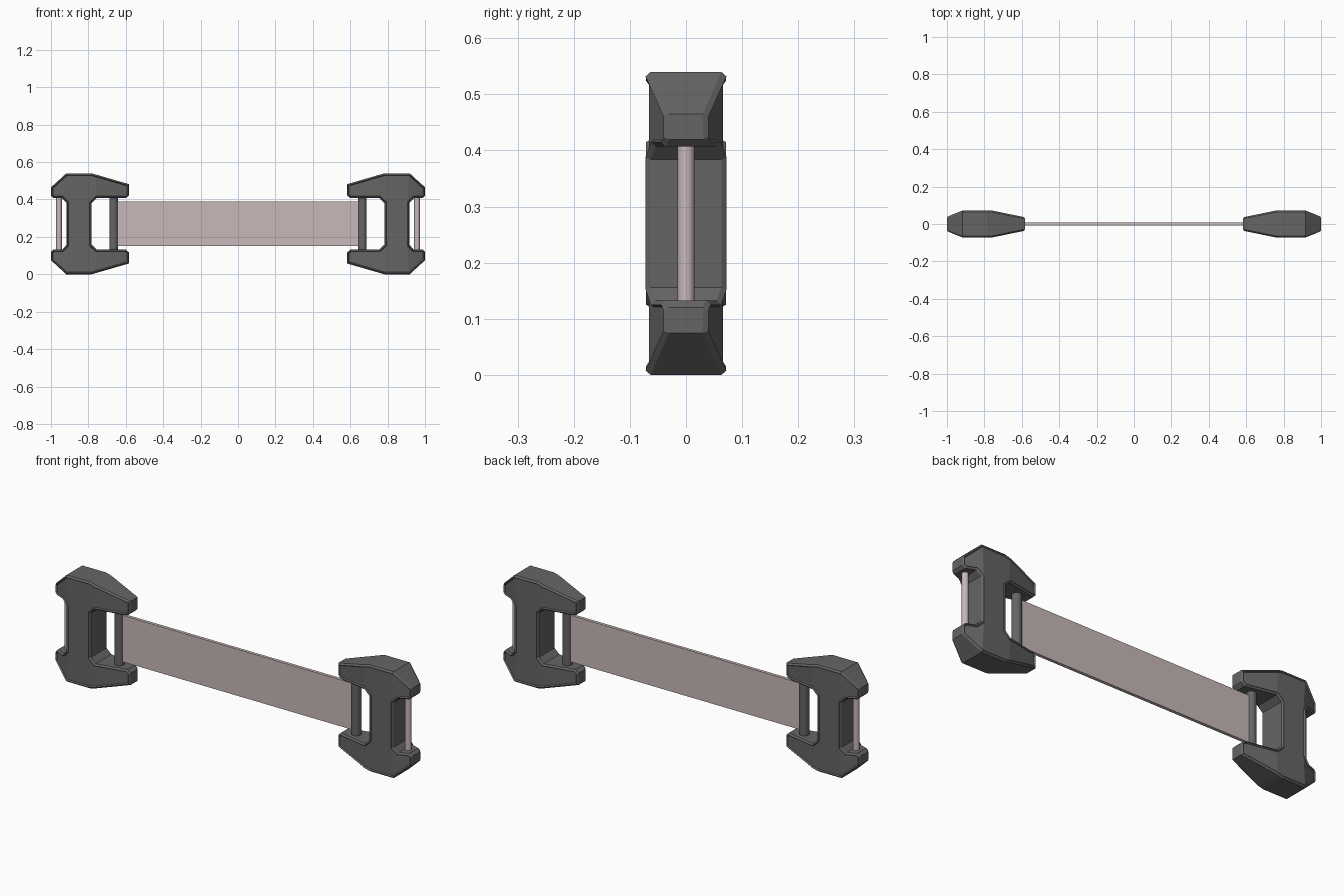
import bpy, bmesh
from mathutils import Vector

if "Cube" in bpy.data.objects:
    bpy.data.objects.remove(bpy.data.objects["Cube"])

MID = 0.27  # height of the horizontal symmetry plane


def material(name, rgb):
    m = bpy.data.materials.new(name)
    m.diffuse_color = (*rgb, 1)
    m.use_nodes = True
    m.node_tree.nodes["Principled BSDF"].inputs["Base Color"].default_value = m.diffuse_color
    return m


dark = material("dark_grey", (0.13, 0.13, 0.13))
pale = material("pale_pink", (0.58, 0.48, 0.48))


def half_depth(x):
    # plan shape: full depth over the web, tapering to both ends
    if x < 0.755:
        return 0.028 + (x - 0.583) / 0.172 * 0.035
    if x > 0.918:
        return 0.063 - (x - 0.918) / 0.082 * 0.033
    return 0.063


# upper halves of the H profile: (x, height above the middle)
inner_arm = [(0.755, 0.137), (0.60, 0.137), (0.583, 0.153), (0.583, 0.212), (0.755, 0.262)]
outer_arm = [(0.918, 0.27), (1.0, 0.195), (1.0, 0.15), (0.986, 0.137), (0.94, 0.137), (0.918, 0.114)]
web = [(0.782, 0.112), (0.755, 0.137), (0.755, 0.262), (0.785, 0.27), (0.918, 0.27), (0.918, 0.114)]


def flip(points):
    return [(x, -z) for x, z in reversed(points)]


def bracket(name, side):
    panels = [inner_arm, outer_arm, flip(inner_arm), flip(outer_arm), web + flip(web)]
    upper = [web[0]] + inner_arm + [web[3]] + outer_arm
    outline = upper + flip(upper)
    bm = bmesh.new()
    cache = {}

    def vert(p, s):
        key = (p, s)
        if key not in cache:
            cache[key] = bm.verts.new((side * p[0], s * half_depth(p[0]), MID + p[1]))
        return cache[key]

    caps = {s: [bm.faces.new([vert(p, s) for p in pts]) for pts in panels] for s in (-1, 1)}
    for a, b in zip(outline, outline[1:] + outline[:1]):
        bm.faces.new([vert(a, -1), vert(b, -1), vert(b, 1), vert(a, 1)])
    bmesh.ops.recalc_face_normals(bm, faces=bm.faces[:])
    # raised rim following the outline on both faces
    for faces in caps.values():
        for width, depth in ((0.008, 0.008), (0.004, -0.007)):
            bmesh.ops.inset_region(bm, faces=faces, thickness=width, depth=depth,
                                   use_even_offset=True, use_boundary=True)
    me = bpy.data.meshes.new(name)
    bm.to_mesh(me)
    bm.free()
    ob = bpy.data.objects.new(name, me)
    bpy.context.collection.objects.link(ob)
    me.materials.append(dark)


def pin(name, x, radius, mat):
    bpy.ops.mesh.primitive_cylinder_add(vertices=24, radius=radius, depth=0.29, location=(x, 0, MID))
    ob = bpy.context.object
    ob.name = name
    ob.data.materials.append(mat)
    bpy.ops.object.shade_smooth_by_angle()


# end brackets with their inner and outer pins
for label, side in (("left", -1), ("right", 1)):
    bracket(label + "_bracket", side)
    pin(label + "_inner_pin", side * 0.665, 0.023, dark)
    pin(label + "_outer_pin", side * 0.957, 0.015, pale)

# flat band stretched between the inner pins
bpy.ops.mesh.primitive_cube_add(size=1, location=(0, 0, MID))
band = bpy.context.object
band.name = "band"
band.scale = (1.31, 0.016, 0.236)
band.data.materials.append(pale)
